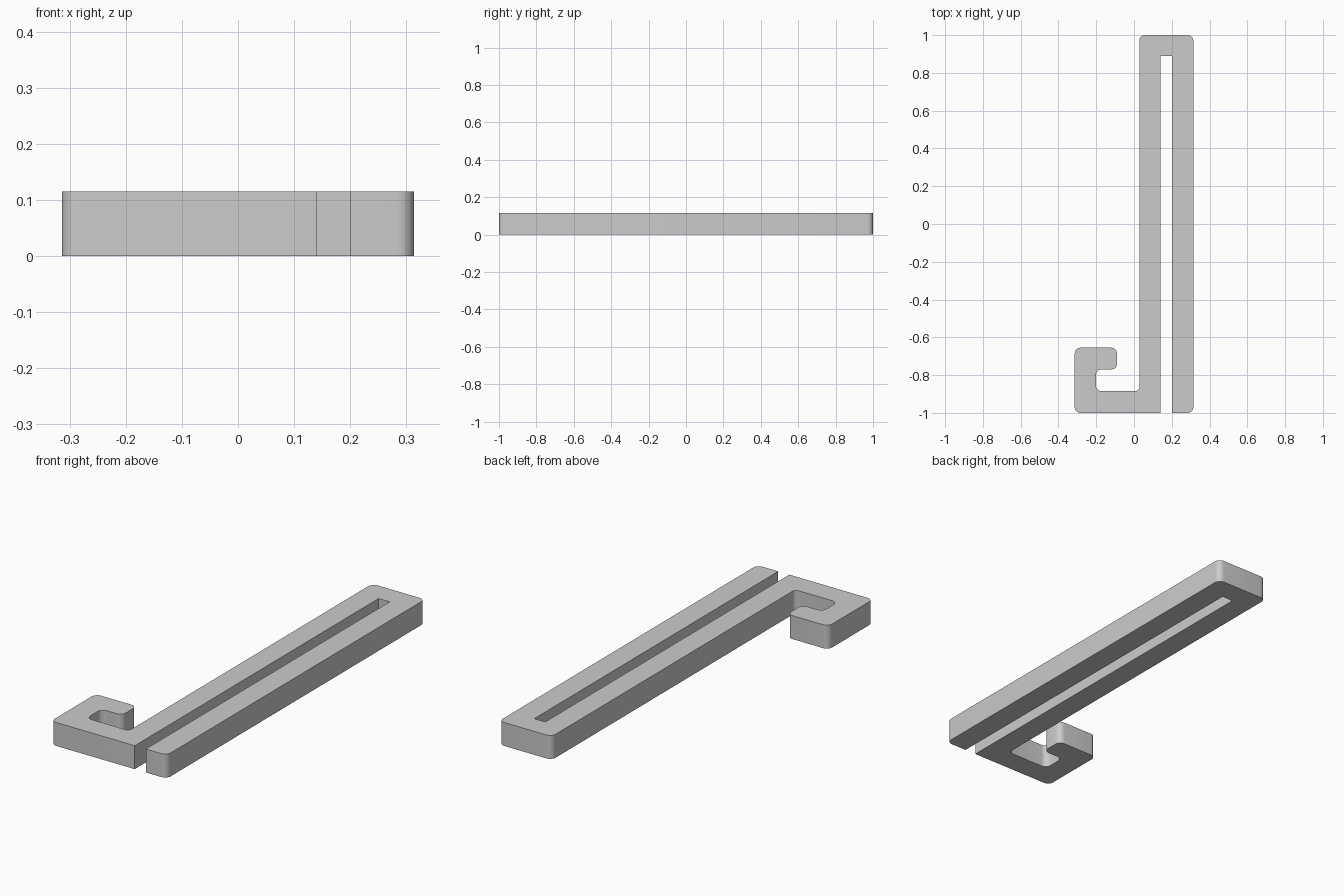
import bpy, bmesh, math
from mathutils import Vector

if "Cube" in bpy.data.objects:
    bpy.data.objects.remove(bpy.data.objects["Cube"])

HEIGHT = 0.115
SEGMENTS = 8

# Outline corners, counter-clockwise: x, y, corner radius (0 = sharp)
CORNERS = [
    (0.20, -1.0, 0), (0.314, -1.0, 0.03), (0.314, 1.0, 0.03), (0.028, 1.0, 0.03),
    (0.028, -0.885, 0.022), (-0.202, -0.885, 0.03), (-0.202, -0.77, 0.03),
    (-0.09, -0.77, 0.03), (-0.09, -0.655, 0.03), (-0.314, -0.655, 0.03),
    (-0.314, -1.0, 0.03), (0.14, -1.0, 0), (0.14, 0.89, 0), (0.20, 0.89, 0),
]


def rounded_outline(corners):
    """Replace each right-angled corner by an arc of its radius."""
    points = []
    for i, (x, y, r) in enumerate(corners):
        p = Vector((x, y))
        if r == 0:
            points.append(p)
            continue
        a = (Vector(corners[i - 1][:2]) - p).normalized()
        b = (Vector(corners[(i + 1) % len(corners)][:2]) - p).normalized()
        centre = p + (a + b) * r
        for k in range(SEGMENTS + 1):
            t = math.pi / 2 * k / SEGMENTS
            points.append(centre - b * r * math.cos(t) - a * r * math.sin(t))
    return points


# Flat slotted bar with a hook at the front end
bm = bmesh.new()
base = bm.faces.new([bm.verts.new((p.x, p.y, 0)) for p in rounded_outline(CORNERS)])
top = bmesh.ops.extrude_face_region(bm, geom=[base], use_keep_orig=True)
bmesh.ops.translate(bm, vec=(0, 0, HEIGHT),
                    verts=[v for v in top["geom"] if isinstance(v, bmesh.types.BMVert)])
bmesh.ops.recalc_face_normals(bm, faces=bm.faces)
mesh = bpy.data.meshes.new("hooked_bar")
bm.to_mesh(mesh)
bm.free()

bar = bpy.data.objects.new("hooked_bar", mesh)
bpy.context.collection.objects.link(bar)
grey = bpy.data.materials.new("light grey")
grey.diffuse_color = (0.6, 0.6, 0.6, 1)
grey.use_nodes = True
grey.node_tree.nodes["Principled BSDF"].inputs["Base Color"].default_value = grey.diffuse_color
mesh.materials.append(grey)

# Smooth arcs, crisp edges
bpy.context.view_layer.objects.active = bar
bar.select_set(True)
bpy.ops.object.shade_smooth_by_angle(angle=math.radians(30))
